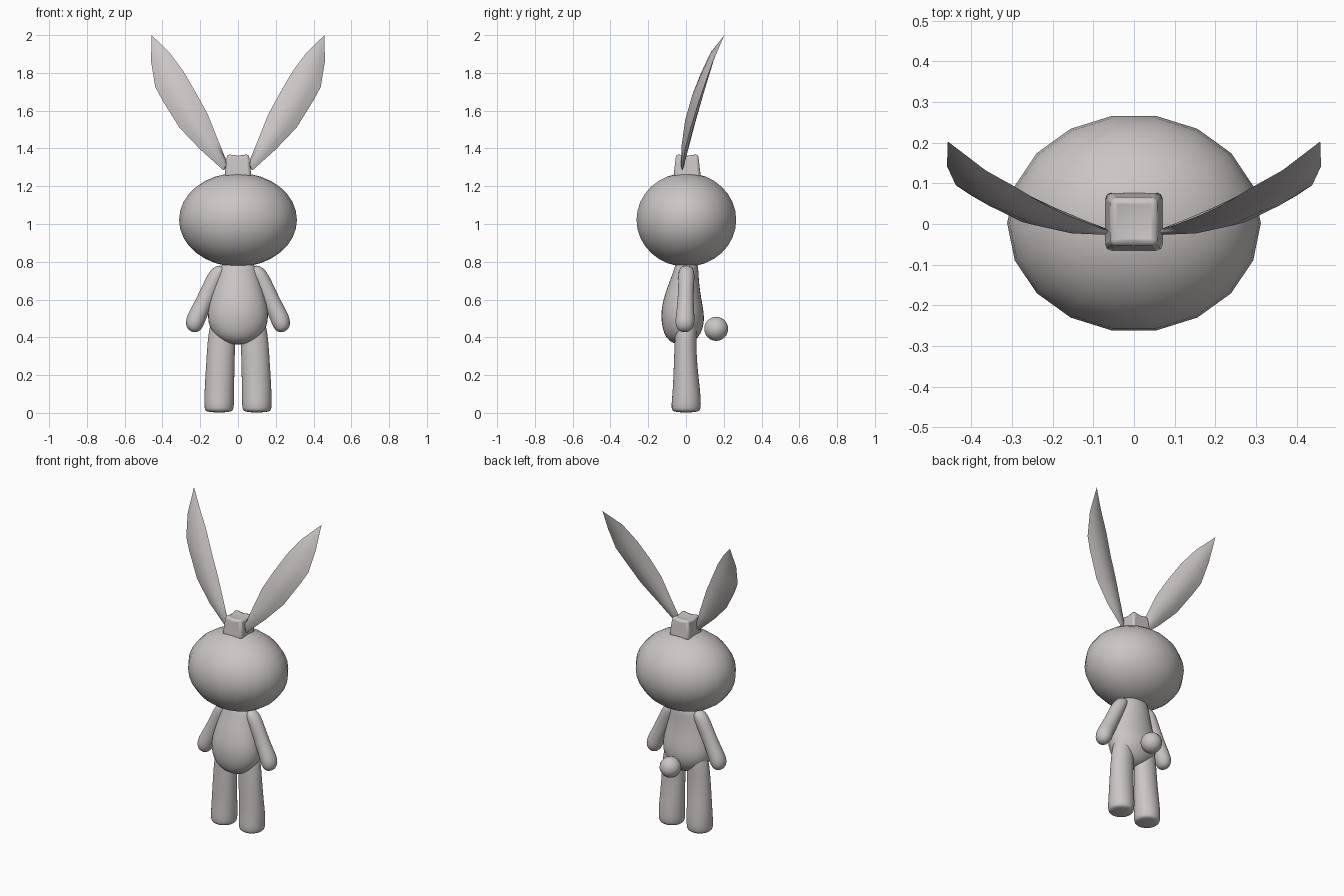
import bpy, bmesh, math
from mathutils import Vector

if "Cube" in bpy.data.objects:
    bpy.data.objects.remove(bpy.data.objects["Cube"], do_unlink=True)

fur = bpy.data.materials.new("warm_grey")
fur.use_nodes = True
COLOUR = (0.60, 0.56, 0.56, 1)
fur.diffuse_color = COLOUR
fur.node_tree.nodes["Principled BSDF"].inputs["Base Color"].default_value = COLOUR


def finish(name, bm, angle=60, subdivide=0):
    """Turn a bmesh into a smooth shaded object."""
    bmesh.ops.recalc_face_normals(bm, faces=bm.faces)
    mesh = bpy.data.meshes.new(name)
    bm.to_mesh(mesh)
    bm.free()
    mesh.materials.append(fur)
    obj = bpy.data.objects.new(name, mesh)
    bpy.context.collection.objects.link(obj)
    bpy.ops.object.select_all(action='DESELECT')
    obj.select_set(True)
    bpy.context.view_layer.objects.active = obj
    bpy.ops.object.shade_smooth_by_angle(angle=math.radians(angle))
    if subdivide:
        mod = obj.modifiers.new("rounding", 'SUBSURF')
        mod.levels = mod.render_levels = subdivide
    return obj


def loft(bm, rings, start=None, end=None):
    """Skin closed rings of points, ending in a point or a flat cap."""
    rows = [[bm.verts.new(p) for p in ring] for ring in rings]
    n = len(rows[0])
    for a, b in zip(rows, rows[1:]):
        for i in range(n):
            j = (i + 1) % n
            bm.faces.new((a[i], a[j], b[j], b[i]))
    for row, tip in ((rows[0], start), (rows[-1], end)):
        if tip is None:
            bm.faces.new(row)
        else:
            v = bm.verts.new(tip)
            for i in range(n):
                bm.faces.new((row[i], row[(i + 1) % n], v))


def ellipse(x, y, z, rx, ry, tilt=0, n=16):
    """Ring around a centre, tilted about the y axis."""
    c, s = math.cos(tilt), math.sin(tilt)
    pts = []
    for i in range(n):
        a = 2 * math.pi * i / n
        u, v = rx * math.cos(a), ry * math.sin(a)
        pts.append(Vector((x + u * c, y + v, z + u * s)))
    return pts


def ball(name, centre, radii, segments, rings):
    bm = bmesh.new()
    bmesh.ops.create_uvsphere(bm, u_segments=segments, v_segments=rings, radius=1)
    for v in bm.verts:
        # quarter turn puts a vertex on the front and back
        v.co = Vector([c + r * k for c, r, k in zip(centre, radii, (-v.co.y, v.co.x, v.co.z))])
    return finish(name, bm)


# Head and tail
ball("head", (0, 0.002, 1.022), (0.312, 0.268, 0.248), 18, 16)
ball("tail", (0, 0.16, 0.445), (0.064, 0.064, 0.064), 18, 12)

# Body: height, half width, front, back
body = [(0.368, 0.06, -0.07, 0.03), (0.395, 0.115, -0.108, 0.065),
        (0.45, 0.155, -0.128, 0.095), (0.51, 0.166, -0.135, 0.1),
        (0.57, 0.158, -0.13, 0.09), (0.64, 0.137, -0.11, 0.077),
        (0.7, 0.118, -0.087, 0.07), (0.75, 0.105, -0.068, 0.067),
        (0.8, 0.085, -0.055, 0.064)]
bm = bmesh.new()
loft(bm, [ellipse(0, (f + b) / 2, z, w, (b - f) / 2) for z, w, f, b in body],
     (0, -0.02, 0.36), (0, 0, 0.81))
finish("body", bm, subdivide=1)

# Legs: height, centre x, half width, centre y, half depth
leg = [(0.006, 0.1, 0.062, 0, 0.062), (0.012, 0.1, 0.076, 0, 0.076),
       (0.04, 0.1, 0.081, 0.001, 0.081), (0.12, 0.099, 0.08, 0.003, 0.074),
       (0.25, 0.094, 0.077, -0.003, 0.063), (0.38, 0.088, 0.075, -0.003, 0.058),
       (0.46, 0.082, 0.07, 0, 0.058), (0.52, 0.075, 0.055, 0, 0.05)]
# Arms: centre x, height, half width, half depth
arm = [(0.085, 0.768, 0.03, 0.035), (0.108, 0.74, 0.045, 0.046),
       (0.145, 0.662, 0.046, 0.042), (0.183, 0.58, 0.046, 0.044),
       (0.215, 0.515, 0.05, 0.05), (0.23, 0.477, 0.051, 0.053),
       (0.24, 0.448, 0.04, 0.043), (0.245, 0.434, 0.022, 0.025)]
# Ears: inner edge, outer edge, half thickness
ear = [((0.063, -0.018, 1.34), (0.078, -0.02, 1.285), 0.008),
       ((0.10, -0.003, 1.43), (0.20, -0.005, 1.395), 0.02),
       ((0.16, 0.02, 1.58), (0.31, 0.025, 1.51), 0.028),
       ((0.22, 0.048, 1.69), (0.40, 0.07, 1.655), 0.028),
       ((0.29, 0.09, 1.81), (0.438, 0.095, 1.725), 0.022),
       ((0.365, 0.132, 1.91), (0.46, 0.142, 1.86), 0.012)]


def lens(inner, outer, half):
    """Sharp edged section between the two ear edges."""
    inner, outer = Vector(inner), Vector(outer)
    across = outer - inner
    out = Vector((0.15, -1, 0.3)).normalized()
    front = [inner + across * t + out * half * math.sin(math.pi * t)
             for t in (0, 0.25, 0.5, 0.75, 1)]
    back = [inner + across * t - out * half * math.sin(math.pi * t)
            for t in (0.75, 0.5, 0.25)]
    return front + back


for side, sign in (("left", 1), ("right", -1)):
    mirror = Vector((sign, 1, 1))

    bm = bmesh.new()
    loft(bm, [ellipse(x, y, z, w, d) for z, x, w, y, d in leg],
         (0.1, 0, 0), (0.07, 0, 0.53))
    bmesh.ops.scale(bm, vec=mirror, verts=bm.verts)
    finish(side + "_leg", bm, subdivide=1)

    bm = bmesh.new()
    loft(bm, [ellipse(x, -0.005 + 0.03 * (z - 0.5), z, w, d, 0.42) for x, z, w, d in arm],
         (0.075, 0, 0.78), (0.247, -0.005, 0.43))
    bmesh.ops.scale(bm, vec=mirror, verts=bm.verts)
    finish(side + "_arm", bm, subdivide=1)

    bm = bmesh.new()
    loft(bm, [lens(*row) for row in ear], (0.068, -0.02, 1.29), (0.458, 0.203, 2.0))
    bmesh.ops.scale(bm, vec=mirror, verts=bm.verts)
    finish(side + "_ear", bm, angle=50)

# Crown tuft between the ears: tapered block with raised corners
bm = bmesh.new()
bmesh.ops.create_cube(bm, size=2)
bmesh.ops.subdivide_edges(bm, edges=bm.edges, cuts=1, use_grid_fill=True)
for v in bm.verts:
    x, y, z = v.co
    taper = 0.92 - 0.1 * z
    dip = 0.009 * ((abs(x) < 0.5) + (abs(y) < 0.5)) if z > 0.5 else 0
    v.co = (x * 0.07 * taper, 0.006 + y * 0.071 * taper, 1.31 + z * 0.062 - dip)
tuft = finish("crown_tuft", bm)
bevel = tuft.modifiers.new("soft_edges", 'BEVEL')
bevel.width = 0.014
bevel.segments = 2
bevel.limit_method = 'ANGLE'
bevel.angle_limit = math.radians(50)
